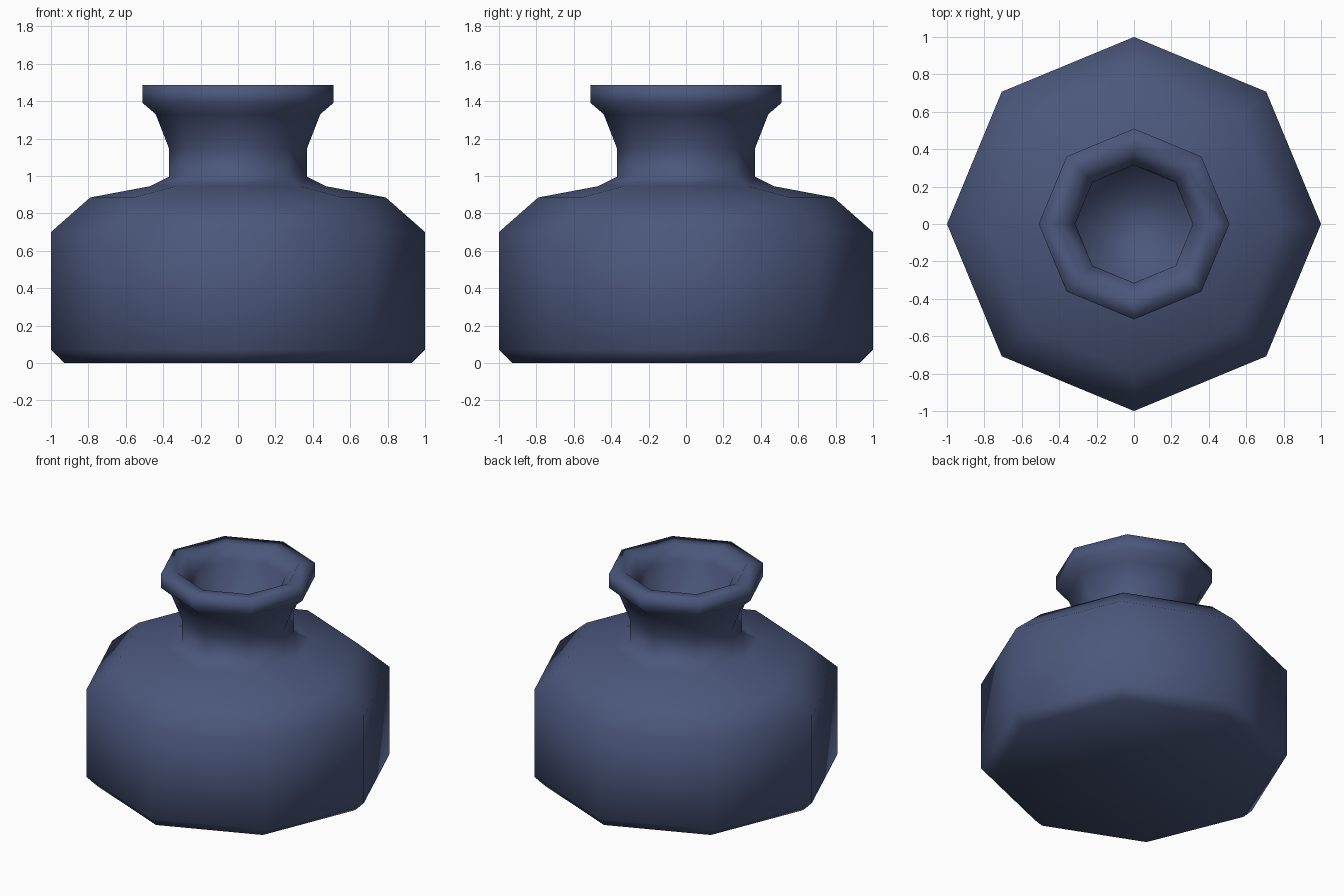
import bpy, bmesh, math

if "Cube" in bpy.data.objects:
    bpy.data.objects.remove(bpy.data.objects["Cube"])

SIDES = 8

# Profile (radius, height): base, body, shoulder, neck, lip, then the inside of the mouth
PROFILE = [(0.93, 0.0), (1.0, 0.07), (1.0, 0.70), (0.79, 0.885), (0.47, 0.945),
           (0.37, 0.995), (0.37, 1.15), (0.44, 1.33), (0.51, 1.39), (0.51, 1.485),
           (0.40, 1.485), (0.315, 1.40), (0.31, 0.97)]


def lathe(name, profile, sides):
    bm = bmesh.new()
    rings = []
    for r, z in profile:
        rings.append([bm.verts.new((r * math.cos(math.tau * i / sides),
                                    r * math.sin(math.tau * i / sides), z))
                      for i in range(sides)])
    for low, high in zip(rings, rings[1:]):
        for i in range(sides):
            j = (i + 1) % sides
            bm.faces.new((low[i], low[j], high[j], high[i]))
    # Base and floor of the mouth
    bm.faces.new(rings[0][::-1])
    bm.faces.new(rings[-1])
    for f in bm.faces:
        f.smooth = True
    mesh = bpy.data.meshes.new(name)
    bm.to_mesh(mesh)
    bm.free()
    obj = bpy.data.objects.new(name, mesh)
    bpy.context.collection.objects.link(obj)
    return obj


# Eight-sided bottle
bottle = lathe("bottle", PROFILE, SIDES)
blue = bpy.data.materials.new("dark_blue_glass")
blue.diffuse_color = (0.07, 0.095, 0.2, 1.0)
blue.use_nodes = True
blue.node_tree.nodes["Principled BSDF"].inputs["Base Color"].default_value = blue.diffuse_color
bottle.data.materials.append(blue)
